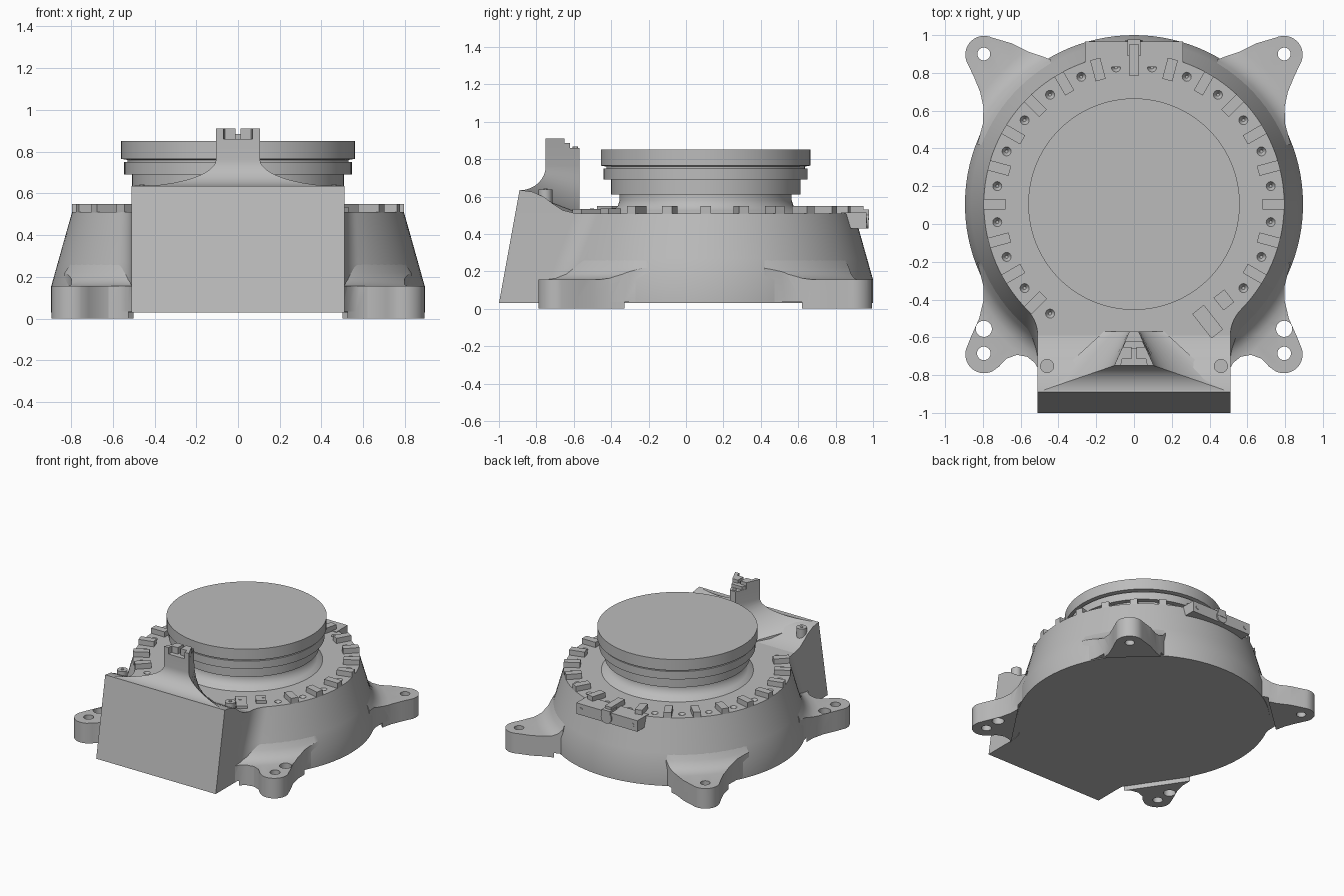
import bpy, bmesh
from math import sin, cos, pi, radians, sqrt, atan2

if "Cube" in bpy.data.objects:
    bpy.data.objects.remove(bpy.data.objects["Cube"])

CY = 0.105          # y of the turntable axis
DECK = 0.51         # height of the deck
HALF = 0.51         # half width of the front block

grey = bpy.data.materials.new("cast_grey")
grey.use_nodes = True
grey.diffuse_color = (0.5, 0.5, 0.5, 1)
grey.node_tree.nodes["Principled BSDF"].inputs["Base Color"].default_value = (0.5, 0.5, 0.5, 1)


def loft(name, rings):
    """Skin equal rings of 3D points and cap both ends."""
    bm = bmesh.new()
    loops = [[bm.verts.new(p) for p in ring] for ring in rings]
    n = len(loops[0])
    for a, b in zip(loops, loops[1:]):
        for i in range(n):
            j = (i + 1) % n
            bm.faces.new((a[i], a[j], b[j], b[i]))
    bm.faces.new(loops[0])
    bm.faces.new(loops[-1])
    bmesh.ops.recalc_face_normals(bm, faces=bm.faces)
    mesh = bpy.data.meshes.new(name)
    bm.to_mesh(mesh)
    bm.free()
    obj = bpy.data.objects.new(name, mesh)
    bpy.context.collection.objects.link(obj)
    mesh.materials.append(grey)
    return obj


def prism(name, pts, z0, z1):
    return loft(name, [[(x, y, z) for x, y in pts] for z in (z0, z1)])


def box(name, x0, x1, y0, y1, z0, z1):
    return prism(name, [(x0, y0), (x1, y0), (x1, y1), (x0, y1)], z0, z1)


def arc(cx, cy, r, a0, a1, n):
    return [(cx + r * cos(radians(a0 + (a1 - a0) * i / n)),
             cy + r * sin(radians(a0 + (a1 - a0) * i / n))) for i in range(n + 1)]


def turned(name, profile, cx=0, cy=CY, n=96):
    """Solid of revolution from (radius, z) points."""
    return loft(name, [[(x, y, z) for x, y in arc(cx, cy, r, 0, 360, n)[:-1]] for r, z in profile])


def peg(name, x, y, r, z0, z1, n=24):
    return turned(name, [(r, z0), (r, z1)], x, y, n)


def tilted(cx, cy, length, width, ang):
    """Rectangle corners, its long side along ang."""
    c, s = cos(ang), sin(ang)
    return [(cx + c * u - s * v, cy + s * u + c * v)
            for u, v in ((-length / 2, -width / 2), (length / 2, -width / 2),
                         (length / 2, width / 2), (-length / 2, width / 2))]


def combine(obj, cutter, operation):
    mod = obj.modifiers.new("cut", 'BOOLEAN')
    mod.operation, mod.object, mod.solver = operation, cutter, 'EXACT'
    bpy.context.view_layer.objects.active = obj
    bpy.ops.object.modifier_apply(modifier=mod.name)
    bpy.data.objects.remove(cutter)


# Main housing: round skirt blended into the flat front block
def housing_ring(z):
    R = 0.895 - 0.1 * max(0, z - 0.155) / 0.355
    f = 0.2
    drop = sqrt((R + f) ** 2 - (HALF + f) ** 2)
    yc = CY - drop
    front = -1 + 0.11 * (z - 0.03) / 0.605
    a = atan2(drop, -(HALF + f)) * 180 / pi
    start = -atan2(drop, HALF + f) * 180 / pi
    side = [(HALF, front)] + arc(HALF + f, yc, f, 180, a, 10)
    side += arc(0, CY, R, start, 90, 44)[1:]
    left = [(-x, y) for x, y in reversed(side[:-1])]
    return [(x, y, z) for x, y in side + left]


housing = loft("housing", [housing_ring(z) for z in (0.03, 0.155, 0.27, 0.39, DECK)])

# Countersunk holes around the deck
for k in range(19):
    t = radians(-142.5 + 15 * k)
    hole = turned("hole_cutter", [(0.008, DECK - 0.025), (0.024, DECK), (0.024, DECK + 0.02)],
                  0.73 * sin(t), CY + 0.73 * cos(t), 16)
    combine(housing, hole, 'DIFFERENCE')

# Raised hump on the front block, sloping down to the deck
hump = [(-0.92, 0.47), (-0.89, 0.635), (-0.82, 0.625), (-0.76, 0.598),
        (-0.71, 0.56), (-0.66, 0.527), (-0.59, DECK), (-0.59, 0.47)]
loft("front_hump", [[(x, y, z) for y, z in hump] for x in (-HALF, HALF)])

# Flared pointer tower
rings = []
for i in range(-1, 14):
    flare = 1 - sin(max(i, 0) / 12 * pi / 2) if i < 12 else 0
    rise = 1 - cos(max(i, 0) / 12 * pi / 2) if i < 12 else 1
    xf, xb = 0.105 + 0.405 * flare, 0.025 + 0.135 * flare
    yf = -0.75 - 0.14 * flare
    zf, zb = 0.633 + 0.13 * rise, DECK + 0.253 * rise
    if i < 0:
        zf = zb = 0.5
    if i == 13:
        zf = zb = 0.86
    rings.append([(-xf, yf, zf), (xf, yf, zf), (xb, -0.57, zb), (-xb, -0.57, zb)])
loft("pointer_tower", rings)
for s in (-1, 1):
    prism("pointer_jaw", [(s * 0.07, -0.75), (s * 0.105, -0.75), (s * 0.06, -0.65), (s * 0.05, -0.65)],
          0.85, 0.91)
    prism("pointer_inner_jaw", [(s * 0.012, -0.715), (s * 0.075, -0.715), (s * 0.06, -0.65), (s * 0.012, -0.65)],
          0.85, 0.91)
prism("pointer_step", [(-0.062, -0.66), (0.062, -0.66), (0.045, -0.62), (-0.045, -0.62)], 0.85, 0.885)
peg("pointer_bolt", 0, -0.592, 0.014, 0.85, 0.867)

# Turntable
turned("turntable", [(0.54, 0.5), (0.53, 0.512), (0.495, 0.525), (0.47, 0.55), (0.46, 0.58), (0.46, 0.61),
                     (0.507, 0.61), (0.507, 0.69), (0.545, 0.69), (0.545, 0.75), (0.53, 0.75),
                     (0.53, 0.76), (0.56, 0.765), (0.56, 0.85)])

# Index lugs around the deck edge
for k in range(18):
    t = radians(-135 + 15 * k)
    prism("index_lug", tilted(0.738 * sin(t), CY + 0.738 * cos(t), 0.115, 0.055, pi / 2 - t),
          DECK - 0.01, 0.55)

# Small plates and pins near the front left
for x, y, length, width, top in ((0.39, -0.517, 0.165, 0.078, 0.532), (0.476, -0.402, 0.085, 0.072, 0.535)):
    prism("deck_plate", tilted(x, y, length, width, radians(-52)), DECK - 0.01, top)
    peg("plate_pin", x + (0.01 if length < 0.1 else -0.02), y + 0.015, 0.01, DECK, top + 0.004, 12)

# Bosses on the hump corners
for s in (-1, 1):
    peg("corner_boss", s * 0.46, -0.752, 0.037, 0.52, 0.637)
    peg("boss_pin", s * 0.46, -0.752, 0.011, 0.63, 0.642, 12)

# Rear bar with its centre block and end screws
box("rear_bar", -0.26, 0.26, 0.83, 0.965, 0.43, 0.515)
box("rear_bar_block", -0.035, 0.035, 0.89, 0.978, 0.475, 0.53)
box("rear_bar_key", -0.027, 0.027, 0.79, 0.95, 0.5, 0.55)
for x, r, y in ((-0.22, 0.014, 0.969), (0, 0.045, 0.975), (0.22, 0.014, 0.969)):
    loft("rear_bar_screw", [[(px, yy, pz) for px, pz in arc(x, 0.473, r, 0, 360, 24)[:-1]]
                            for yy in (0.95, y)])

# Mounting ears: outline trimmed by a turned fillet, with pads and bolt holes
rear_ear = ([(0.44, 0.87), (0.5, 0.893), (0.56, 0.912), (0.65, 0.957)]
            + arc(0.793, 0.896, 0.1, 115, -20, 14)
            + [(0.848, 0.78), (0.815, 0.7), (0.797, 0.62), (0.8, 0.53), (0.83, 0.42)])
front_ear = ([(0.83, -0.2), (0.797, -0.33), (0.798, -0.41), (0.82, -0.5), (0.86, -0.59)]
             + arc(0.793, -0.69, 0.1, 15, -115, 14)
             + [(0.715, -0.755), (0.675, -0.713), (0.62, -0.693), (0.565, -0.703), (0.525, -0.735), (0.5, -0.78)])
rear_holes = [(0.795, 0.9, 0.034)]
front_holes = [(0.795, -0.555, 0.043), (0.795, -0.685, 0.036)]
fillet = [(2, 0.035), (2, 0.155), (0.995, 0.155), (0.95, 0.163), (0.912, 0.185),
          (0.885, 0.22), (0.86, 0.27)]
for s, side in ((1, "left"), (-1, "right")):
    for end, pts, inner, holes in (("rear", rear_ear, (0.4, 0.4), rear_holes),
                                   ("front", front_ear, (0.4, -0.4), front_holes)):
        ear = prism(end + "_ear_" + side, [(s * x, y) for x, y in pts + [inner]], 0.02, 0.3)
        combine(ear, turned("fillet_mask", fillet), 'INTERSECT')
        last = -2 if end == "rear" else -1
        pad = prism(end + "_pad_" + side, [(s * x, y) for x, y in pts[1:last]], 0, 0.035)
        for x, y, r in holes:
            for part in (ear, pad):
                combine(part, peg("bolt_cutter", s * x, y, r, -0.1, 0.4), 'DIFFERENCE')

# Smooth curved surfaces while keeping edges crisp
bpy.ops.object.select_all(action='DESELECT')
for obj in bpy.context.scene.objects:
    if obj.type == 'MESH':
        obj.select_set(True)
        bpy.context.view_layer.objects.active = obj
bpy.ops.object.shade_smooth_by_angle(angle=radians(30))
